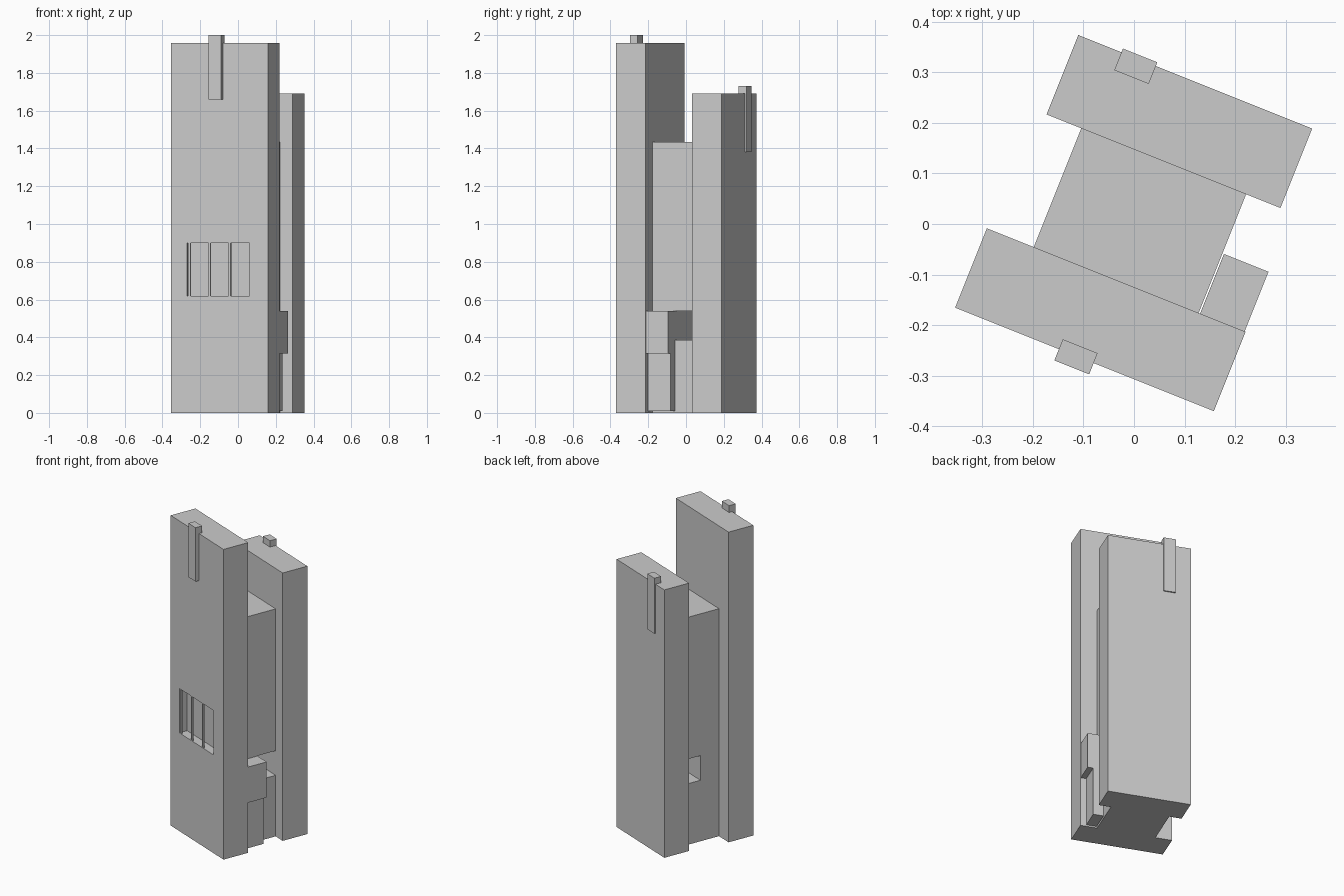
import bpy, bmesh
from mathutils import Matrix, Vector

if "Cube" in bpy.data.objects:
    bpy.data.objects.remove(bpy.data.objects["Cube"])

# The whole building is turned about z; boxes are given in its own u, v, z frame
TURN = Matrix.Rotation(-0.3805, 4, 'Z')


def box(name, u, v, z):
    bm = bmesh.new()
    bmesh.ops.create_cube(bm, size=1)
    for vert in bm.verts:
        vert.co = Vector(r[0] if c < 0 else r[1] for c, r in zip(vert.co, (u, v, z)))
    mesh = bpy.data.meshes.new(name)
    bm.to_mesh(mesh)
    bm.free()
    mesh.transform(TURN)
    ob = bpy.data.objects.new(name, mesh)
    bpy.context.collection.objects.link(ob)
    return ob


def cut(ob, u, v, z):
    cutter = box("cutter", u, v, z)
    cutter.hide_render = True
    mod = ob.modifiers.new("cut", 'BOOLEAN')
    mod.operation = 'DIFFERENCE'
    mod.solver = 'EXACT'
    mod.object = cutter
    bpy.context.view_layer.objects.active = ob
    bpy.ops.object.modifier_apply(modifier=mod.name)
    bpy.data.objects.remove(cutter)


# Tall front slab with a window recess
front = box("front_slab", (-0.267, 0.284), (-0.285, -0.116), (0, 1.957))
cut(front, (-0.177, 0.180), (-0.385, -0.231), (0.62, 0.90))

# Thin window bars, flush with the front
for i in range(3):
    c = -0.164 + i * 0.115
    box("window_bar", (c - 0.006, c + 0.006), (-0.285, -0.275), (0.62, 0.90))

# Lower back slab
box("back_slab", (-0.241, 0.257), (0.137, 0.306), (0, 1.69))

# Core between the slabs, with a passage running through it
core = box("core", (-0.167, 0.184), (-0.116, 0.137), (0, 1.435))
cut(core, (-0.5, 0.5), (0.011, 0.2), (0.385, 0.54))

# Side bay overhanging a shallower entrance block
box("side_bay", (0.187, 0.282), (-0.116, 0.011), (0.315, 0.54))
box("entrance_block", (0.187, 0.249), (-0.116, 0.011), (0.01, 0.315))

# Posts near the top of each slab's outer face
box("front_post", (-0.046, 0.028), (-0.309, -0.264), (1.66, 2.0))
box("back_post", (-0.149, -0.076), (0.268, 0.314), (1.38, 1.73))
